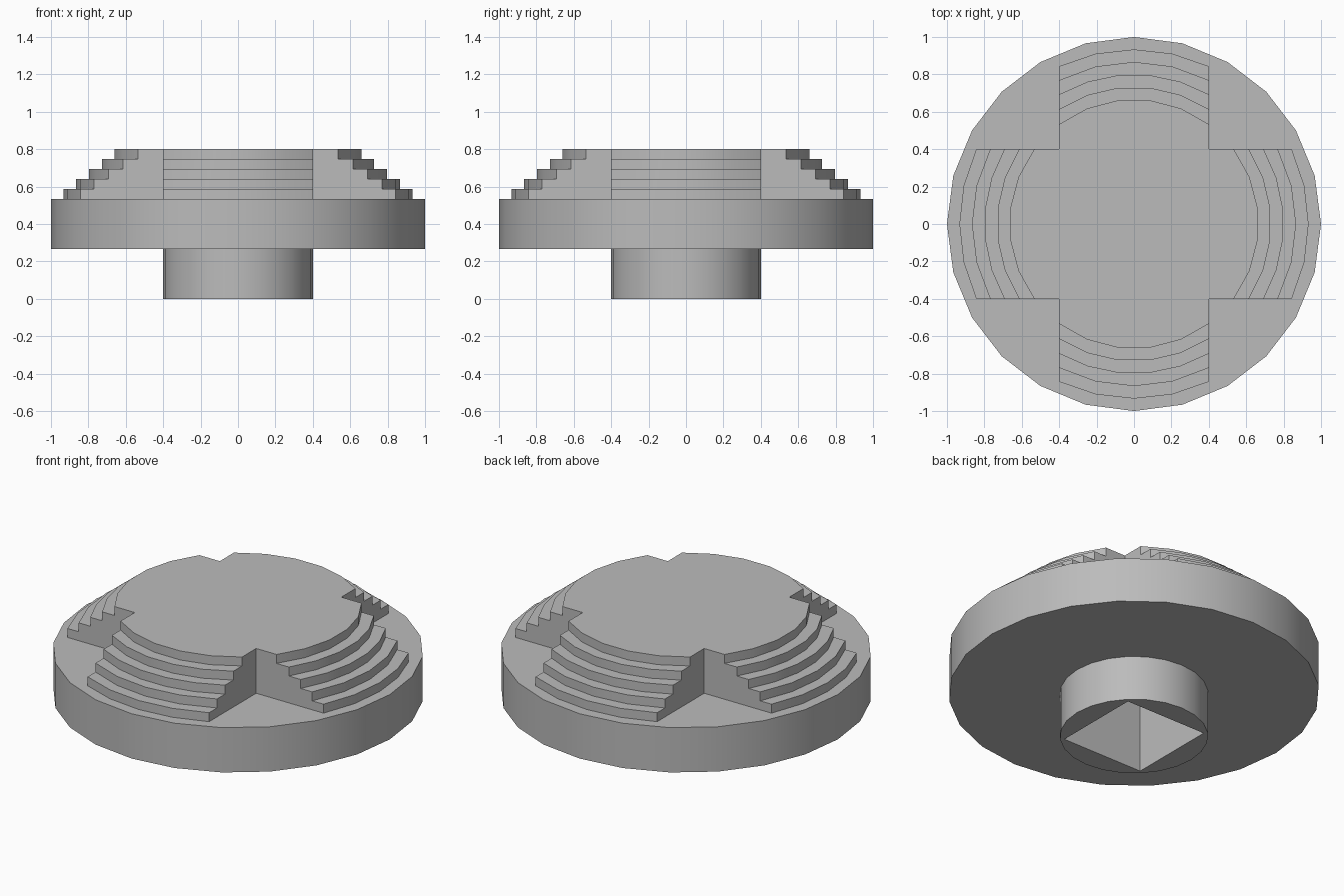
import bpy, bmesh, math

default = bpy.data.objects.get("Cube")
if default:
    bpy.data.objects.remove(default)

UNIT = 1 / 15          # one design unit
PLATE_LOW, PLATE_TOP = 4 * UNIT, 8 * UNIT
STEP = 0.8 * UNIT      # tier height
HALF = 6 * UNIT        # half width of a cross arm

grey = bpy.data.materials.new("plain grey")
grey.use_nodes = True
colour = (0.5, 0.5, 0.5, 1)
grey.diffuse_color = colour
grey.node_tree.nodes["Principled BSDF"].inputs["Base Color"].default_value = colour


def prism(name, outline, low, high):
    """Extrude a flat outline from low to high."""
    bm = bmesh.new()
    base = bm.faces.new([bm.verts.new((x, y, low)) for x, y in outline])
    grown = bmesh.ops.extrude_face_region(bm, geom=[base], use_keep_orig=True)["geom"]
    for v in grown:
        if isinstance(v, bmesh.types.BMVert):
            v.co.z = high
    bmesh.ops.recalc_face_normals(bm, faces=bm.faces)
    mesh = bpy.data.meshes.new(name)
    bm.to_mesh(mesh)
    bm.free()
    mesh.materials.append(grey)
    obj = bpy.data.objects.new(name, mesh)
    bpy.context.collection.objects.link(obj)
    return obj


def combine(target, other, operation):
    """Apply a boolean, then discard the second solid."""
    bpy.context.view_layer.objects.active = target
    mod = target.modifiers.new("combine", "BOOLEAN")
    mod.object, mod.operation, mod.solver = other, operation, "EXACT"
    bpy.ops.object.modifier_apply(modifier=mod.name)
    bpy.data.objects.remove(other)


def circle(radius, sides=24):
    return [(radius * math.cos(i * math.tau / sides),
             radius * math.sin(i * math.tau / sides)) for i in range(sides)]


def rounded_cross(radius):
    """Four arms with arc ends, meeting at square inner corners."""
    reach = math.asin(HALF / radius)
    count = math.ceil(2 * reach / math.radians(15))
    points = []
    for arm in range(4):
        turn = arm * math.pi / 2
        for i in range(count + 1):
            a = turn - reach + 2 * reach * i / count
            points.append((radius * math.cos(a), radius * math.sin(a)))
        corner = turn + math.pi / 4
        points.append((HALF * math.sqrt(2) * math.cos(corner),
                       HALF * math.sqrt(2) * math.sin(corner)))
    return points


# Round plate on a stem, with a square socket from below
base = prism("plate_and_stem", circle(1), PLATE_LOW, PLATE_TOP)
combine(base, prism("stem", circle(HALF), 0, PLATE_LOW + 0.1), "UNION")
side = 4 * UNIT
square = [(-side, -side), (side, -side), (side, side), (-side, side)]
combine(base, prism("socket", square, -0.1, PLATE_TOP - 0.01), "DIFFERENCE")

# Stepped cross on top, each tier one unit smaller
tiers = prism("stepped_cross", rounded_cross(14 * UNIT), PLATE_TOP, PLATE_TOP + STEP)
for i in range(1, 5):
    low = PLATE_TOP + i * STEP
    tier = prism("tier", rounded_cross((14 - i) * UNIT), low, low + STEP)
    combine(tiers, tier, "UNION")

# Clean flat areas and smooth the round walls
for obj in (base, tiers):
    bm = bmesh.new()
    bm.from_mesh(obj.data)
    bmesh.ops.remove_doubles(bm, verts=bm.verts, dist=0.0001)
    bmesh.ops.dissolve_limit(bm, angle_limit=0.01, verts=bm.verts, edges=bm.edges)
    bm.to_mesh(obj.data)
    bm.free()
    bpy.ops.object.select_all(action="DESELECT")
    obj.select_set(True)
    bpy.context.view_layer.objects.active = obj
    bpy.ops.object.shade_smooth_by_angle(angle=math.radians(30))
